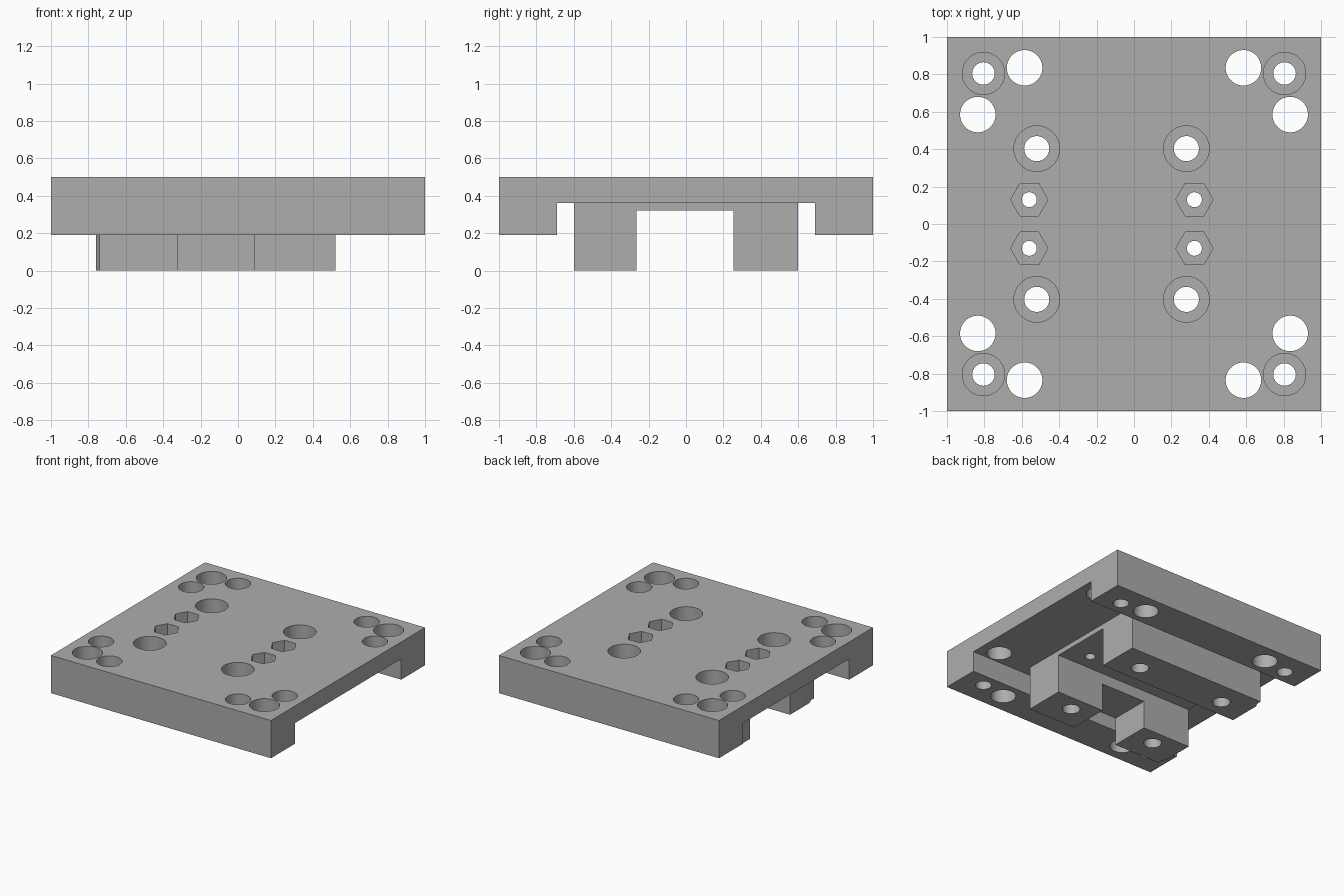
import bpy
import bmesh
import math

cube = bpy.data.objects.get("Cube")
if cube:
    bpy.data.objects.remove(cube, do_unlink=True)

grey = bpy.data.materials.new("plain grey")
grey.use_nodes = True
colour = (0.42, 0.42, 0.42, 1)
grey.diffuse_color = colour
grey.node_tree.nodes["Principled BSDF"].inputs["Base Color"].default_value = colour


def prism(name, outline, offset):
    """Extrude a closed outline by an offset vector."""
    bm = bmesh.new()
    face = bm.faces.new([bm.verts.new(p) for p in outline])
    new = bmesh.ops.extrude_face_region(bm, geom=[face])["geom"]
    verts = [g for g in new if isinstance(g, bmesh.types.BMVert)]
    bmesh.ops.translate(bm, verts=verts, vec=offset)
    bmesh.ops.recalc_face_normals(bm, faces=bm.faces)
    mesh = bpy.data.meshes.new(name)
    bm.to_mesh(mesh)
    bm.free()
    mesh.materials.append(grey)
    obj = bpy.data.objects.new(name, mesh)
    bpy.context.collection.objects.link(obj)
    return obj


def box(name, x0, x1, y0, y1, z0, z1):
    outline = [(x0, y0, z0), (x1, y0, z0), (x1, y1, z0), (x0, y1, z0)]
    return prism(name, outline, (0, 0, z1 - z0))


def bore(name, x, y, r, z0, z1=0.6, sides=48):
    turns = [2 * math.pi * i / sides for i in range(sides)]
    outline = [(x + r * math.cos(t), y + r * math.sin(t), z0) for t in turns]
    return prism(name, outline, (0, 0, z1 - z0))


def combine(target, tool, operation):
    """Apply a boolean and discard the tool."""
    tool.hide_render = True
    mod = target.modifiers.new("combine", "BOOLEAN")
    mod.operation = operation
    mod.solver = "EXACT"
    mod.object = tool
    bpy.context.view_layer.objects.active = target
    bpy.ops.object.modifier_apply(modifier=mod.name)
    bpy.data.objects.remove(tool, do_unlink=True)


# Plate with a rail along the front and back edges
section = [(-1, 0.19), (-0.69, 0.19), (-0.69, 0.36), (0.69, 0.36),
           (0.69, 0.19), (1, 0.19), (1, 0.5), (-1, 0.5)]
plate = prism("mounting_plate", [(-1, y, z) for y, z in section], (2, 0, 0))

# Underside pad, its right corners slightly tapered
pad_plan = [(0.52, -0.6), (0.52, 0.6), (-0.745, 0.6),
            (-0.76, 0.51), (-0.76, -0.51), (-0.745, -0.6)]
pad = prism("underside_pad", [(x, y, 0) for x, y in pad_plan], (0, 0, 0.43))

# Channel between the two blocks, and the gap in the front block
combine(pad, box("channel", -1, 1, -0.265, 0.255, -0.1, 0.32), "DIFFERENCE")
combine(pad, box("front_gap", -0.32, 0.085, -0.8, -0.2, -0.1, 0.23), "DIFFERENCE")
combine(plate, pad, "UNION")

for sy in (-1, 1):
    # Corner bolts with counterbores, and plain holes beside them
    for sx in (-1, 1):
        for r, z in ((0.113, 0.32), (0.06, -0.1)):
            combine(plate, bore("corner_bolt", sx * 0.805, sy * 0.805, r, z), "DIFFERENCE")
        for x, y in ((0.585, 0.835), (0.835, 0.585)):
            combine(plate, bore("plain_hole", sx * x, sy * y, 0.095, -0.1), "DIFFERENCE")
    # Counterbored holes through the blocks
    for x in (-0.52, 0.28):
        for r, z in ((0.122, 0.3), (0.067, -0.1)):
            combine(plate, bore("block_bolt", x, sy * 0.403, r, z), "DIFFERENCE")
    # Hexagonal nut pockets above the channel
    for x in (-0.56, 0.323):
        combine(plate, bore("nut_pocket", x, sy * 0.13, 0.1, 0.38, sides=6), "DIFFERENCE")
        combine(plate, bore("nut_hole", x, sy * 0.13, 0.04, -0.1), "DIFFERENCE")

bpy.ops.object.select_all(action="DESELECT")
plate.select_set(True)
bpy.context.view_layer.objects.active = plate
bpy.ops.object.shade_smooth_by_angle(angle=math.radians(30))
